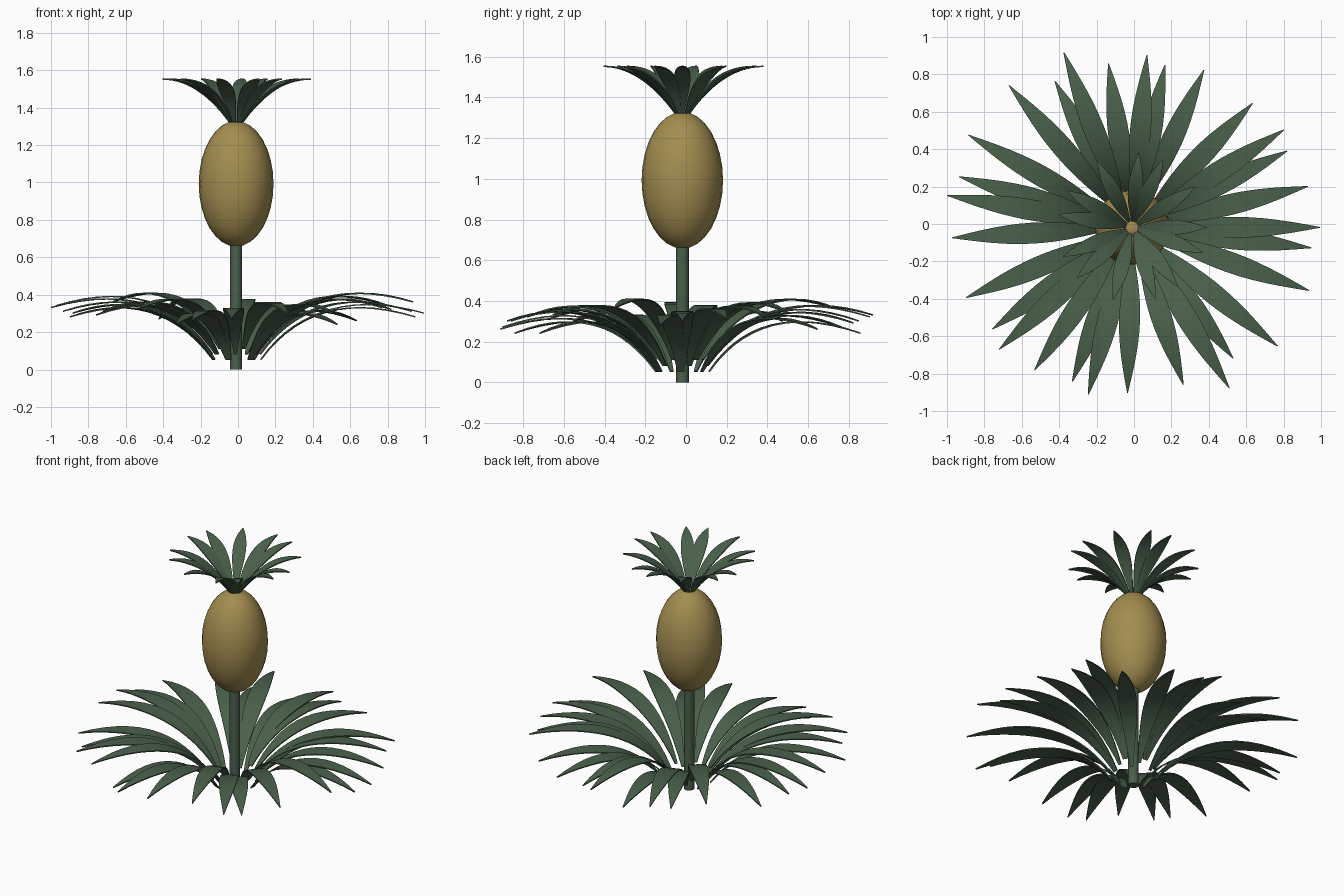
import bpy, bmesh, math
from mathutils import Vector, Matrix

cube = bpy.data.objects.get("Cube")
if cube:
    bpy.data.objects.remove(cube, do_unlink=True)

CENTRE = Vector((-0.01, -0.018, 0))
TURN = -2.399  # spiral step between neighbouring leaves
ROWS = 14
THICKNESS = 0.007


def make_material(name, rgb):
    mat = bpy.data.materials.new(name)
    mat.use_nodes = True
    mat.diffuse_color = (*rgb, 1)
    mat.node_tree.nodes["Principled BSDF"].inputs["Base Color"].default_value = (*rgb, 1)
    return mat


green = make_material("leaf green", (0.068, 0.118, 0.07))
yellow = make_material("fruit yellow", (0.365, 0.268, 0.08))


def add_leaf(name, start, bend, tip, width, angle):
    """Thin arching blade following a quadratic curve given as (radius, height) points."""
    start, bend, tip = Vector(start), Vector(bend), Vector(tip)
    turn = Matrix.Rotation(angle, 3, 'Z')
    bm = bmesh.new()
    previous = None
    for row in range(ROWS + 1):
        t = row / ROWS
        p = start * (1 - t) ** 2 + bend * 2 * t * (1 - t) + tip * t * t
        # Lens-shaped outline, narrow at the base and pointed at the tip
        along = (p.x - start.x) / (tip.x - start.x)
        half = width / 2 * max(math.sin(math.pi * (0.05 + 0.94 * along)), 0.04)
        pair = [bm.verts.new(CENTRE + turn @ Vector((p.x, side * half, p.y)))
                for side in (-1, 1)]
        if previous:
            bm.faces.new((previous[0], pair[0], pair[1], previous[1]))
        previous = pair
    bm.normal_update()
    bmesh.ops.solidify(bm, geom=bm.faces[:], thickness=THICKNESS)
    bmesh.ops.recalc_face_normals(bm, faces=bm.faces[:])
    mesh = bpy.data.meshes.new(name)
    bm.to_mesh(mesh)
    bm.free()
    mesh.materials.append(green)
    mesh.shade_smooth()
    mesh.set_sharp_from_angle(angle=math.radians(40))
    bpy.context.collection.objects.link(bpy.data.objects.new(name, mesh))


def finish(name, mat):
    obj = bpy.context.object
    obj.name = name
    obj.data.materials.append(mat)
    bpy.ops.object.shade_smooth_by_angle(angle=math.radians(40))


# Stem
bpy.ops.mesh.primitive_cylinder_add(vertices=16, radius=0.032, depth=0.7,
                                    location=CENTRE + Vector((0, 0, 0.35)))
finish("stem", green)

# Fruit
bpy.ops.mesh.primitive_uv_sphere_add(segments=24, ring_count=16, radius=1,
                                     location=CENTRE + Vector((0, 0, 0.993)))
bpy.context.object.scale = (0.2, 0.2, 0.336)
bpy.ops.object.transform_apply(location=False, rotation=False, scale=True)
finish("fruit", yellow)

# Rosette of long arching leaves, cycling through four lengths and three heights
for i in range(29):
    step = i % 4
    reach = 1.005 - 0.04 * step
    base = 0.055 + 0.03 * (i % 3)
    add_leaf(f"rosette_leaf_{i + 1}", (0.13, base), (0.43 * reach, base + 0.41 * reach),
             (reach, base + 0.25 - 0.02 * step), 0.112, TURN * i)

# Crown of short leaves above the fruit
for i in range(13):
    add_leaf(f"crown_leaf_{i + 1}", (0.03, 1.32), (0.19, 1.556), (0.4, 1.556),
             0.08, TURN * i)
